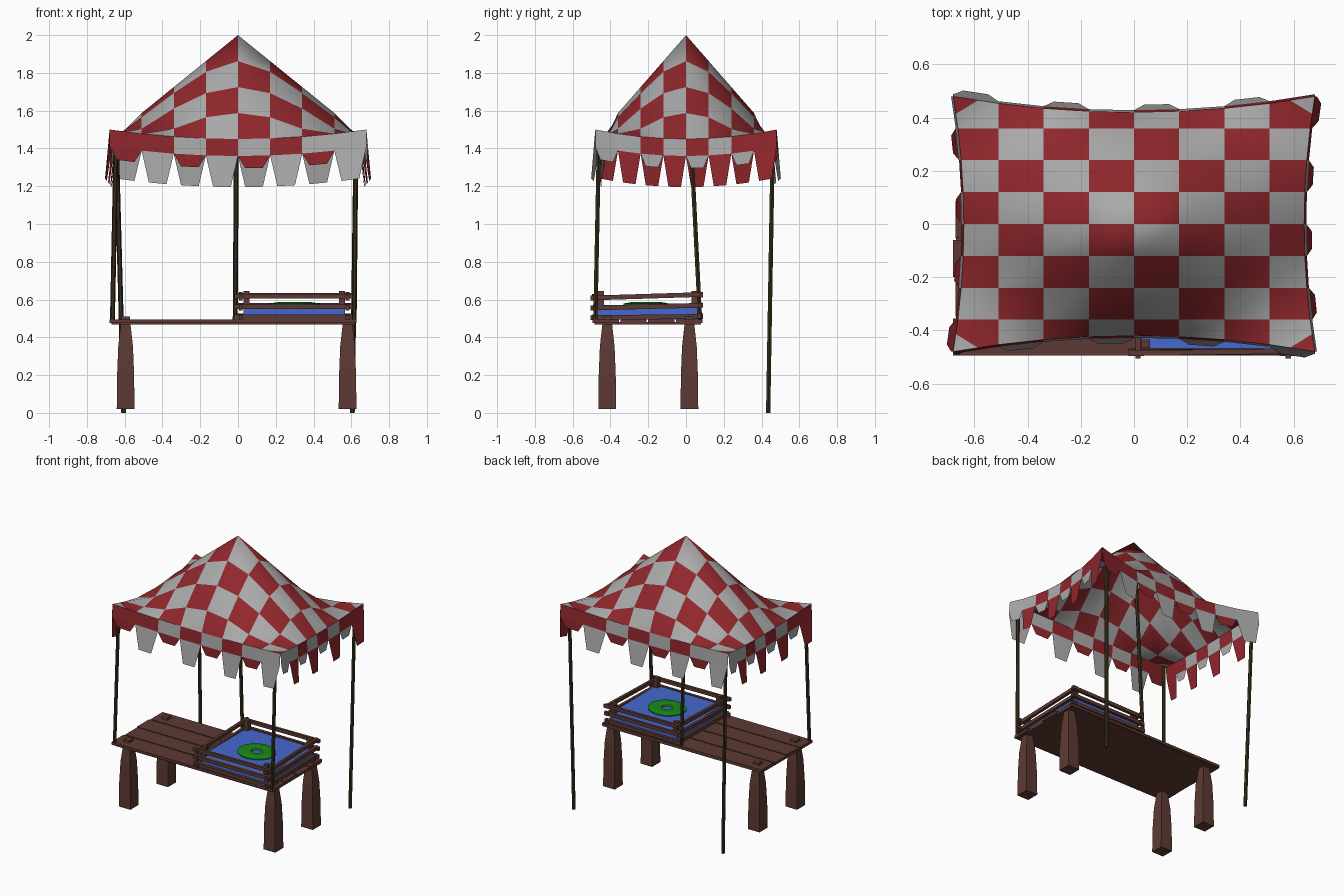
import bpy, bmesh, math
from mathutils import Vector

if "Cube" in bpy.data.objects:
    bpy.data.objects.remove(bpy.data.objects["Cube"])


def material(name, rgb):
    m = bpy.data.materials.new(name)
    m.diffuse_color = (*rgb, 1)
    m.use_nodes = True
    m.node_tree.nodes["Principled BSDF"].inputs["Base Color"].default_value = m.diffuse_color
    return m


RED = material("red_cloth", (0.28, 0.02, 0.025))
GREY = material("grey_cloth", (0.4, 0.4, 0.4))
WOOD = material("wood", (0.11, 0.042, 0.033))
DARK = material("dark_wood", (0.04, 0.028, 0.01))
BLUE = material("blue_water", (0.06, 0.14, 0.62))
GREEN = material("green_leaf", (0.01, 0.25, 0.01))


def finish(name, bm, mats, smooth=False):
    me = bpy.data.meshes.new(name)
    bm.to_mesh(me)
    bm.free()
    for m in mats:
        me.materials.append(m)
    ob = bpy.data.objects.new(name, me)
    bpy.context.collection.objects.link(ob)
    if smooth:
        for p in me.polygons:
            p.use_smooth = True
    return ob


def loft(name, rings, mat):
    """Closed solid through rings of points."""
    bm = bmesh.new()
    vs = [[bm.verts.new(p) for p in r] for r in rings]
    n = len(vs[0])
    for a, b in zip(vs, vs[1:]):
        for k in range(n):
            bm.faces.new((a[k], a[(k + 1) % n], b[(k + 1) % n], b[k]))
    bm.faces.new(vs[0][::-1])
    bm.faces.new(vs[-1])
    bmesh.ops.recalc_face_normals(bm, faces=bm.faces)
    return finish(name, bm, [mat])


def box(name, lo, hi, mat, rot=(0, 0, 0)):
    lo, hi = Vector(lo), Vector(hi)
    bm = bmesh.new()
    bmesh.ops.create_cube(bm, size=1)
    bmesh.ops.scale(bm, vec=hi - lo, verts=bm.verts)
    ob = finish(name, bm, [mat])
    ob.location = (lo + hi) / 2
    ob.rotation_euler = rot
    return ob


def pole(name, a, b, r=0.013):
    rings = [[(p[0] + r * math.cos(t * math.pi / 3), p[1] + r * math.sin(t * math.pi / 3), p[2])
              for t in range(6)] for p in (a, b)]
    return loft(name, rings, DARK)


# Canopy: 8 x 8 checked cloth, peaked in the middle, edges pulled in
def cloth(i, j):
    u, v = (i - 4) / 4, (j - 4) / 4
    x, y = 0.68 * u, 0.48 * v
    if abs(u) == 1:
        x -= math.copysign(0.04 * (1 - v * v), u)
    if abs(v) == 1:
        y -= math.copysign(0.06 * (1 - u * u), v)
    drop = min(0.55 * math.hypot(u, v), 0.55 - 0.05 * min(abs(u), abs(v)) ** 2)
    return Vector((x, y, 2 - drop))


bm = bmesh.new()
grid = {(i, j): bm.verts.new(cloth(i, j)) for i in range(9) for j in range(9)}
for i in range(8):
    for j in range(8):
        ids = [(i, j), (i + 1, j), (i + 1, j + 1), (i, j + 1)]
        loop = [grid[k] for k in ids]
        colour = (i + j) % 2
        corner = [n for n, k in enumerate(ids) if k[0] in (0, 8) and k[1] in (0, 8)]
        if corner:
            # Corner square has its tip in the other colour
            n = corner[0]
            c, nx, op, pv = (loop[(n + s) % 4] for s in range(4))
            p = bm.verts.new(c.co.lerp(nx.co, 0.55))
            q = bm.verts.new(c.co.lerp(pv.co, 0.55))
            bm.faces.new((c, p, q)).material_index = 1 - colour
            bm.faces.new((p, nx, op, pv, q)).material_index = colour
        else:
            bm.faces.new(loop).material_index = colour
finish("canopy", bm, [RED, GREY], smooth=True)

# Valance: a band with alternating long and short tapered flaps on each side
bm = bmesh.new()
down = Vector((0, 0, -1))
for side in range(2):
    out = Vector((1, 0, 0)) if side else Vector((0, -1, 0))
    for sign in (1, -1):
        for k in range(8):
            a, b = (cloth(8, k), cloth(8, k + 1)) if side else (cloth(k, 0), cloth(k + 1, 0))
            long = k % 2
            colour = (1 - long) if side else long
            mid = (a + b) / 2
            push = out * (0.028 if long else 0.008)
            a2, b2 = (p + down * 0.09 + out * 0.008 for p in (a, b))
            tip = down * (0.255 if long else 0.155)
            a3, b3 = (mid.lerp(p, 0.55) + tip + push for p in (a, b))
            rows = [[bm.verts.new((p.x * sign, p.y * sign, p.z)) for p in r]
                    for r in ((a, b), (a2, b2), (a3, b3))]
            for r, (s, t) in enumerate(zip(rows, rows[1:])):
                f = bm.faces.new((s[0], t[0], t[1], s[1]))
                f.material_index = colour if r or k in (0, 7) else 1 - colour
finish("valance", bm, [RED, GREY])

# Poles: front pair and centre stand on the table, back pair on the ground
pole("front_left_pole", (-0.665, -0.48, 0.48), (-0.645, -0.46, 1.48))
pole("front_right_pole", (0.615, -0.48, 0.48), (0.625, -0.46, 1.48))
pole("back_left_pole", (-0.605, 0.435, 0), (-0.645, 0.46, 1.48))
pole("back_right_pole", (0.605, 0.435, 0), (0.625, 0.46, 1.48))
pole("centre_pole", (-0.015, 0.075, 0.48), (-0.005, 0.0, 1.97))

# Table top: slab with four planks
box("table_slab", (-0.67, -0.485, 0.468), (0.62, 0.08, 0.48), WOOD)
for k in range(4):
    y = -0.495 + k * 0.1475
    e = 0.008 * (k % 2)
    box(f"plank_{k + 1}", (-0.68 + e, y, 0.475), (0.628 - e, y + 0.139, 0.494), WOOD)

# Table legs: tapered, tips poke through the top
for x in (-0.595, 0.58):
    for y in (-0.417, 0.018):
        rings = [[(x + sx * h, y + sy * h, z) for sx, sy in ((-1, -1), (1, -1), (1, 1), (-1, 1))]
                 for z, h in ((0.02, 0.047), (0.2, 0.045), (0.35, 0.039), (0.46, 0.027), (0.51, 0.022))]
        loft("table_leg", rings, WOOD)

# Crate: corner posts and three rows of slats
for x in (0.045, 0.55):
    for y in (-0.45, 0.045):
        box("crate_post", (x - 0.016, y - 0.016, 0.49), (x + 0.016, y + 0.016, 0.645), WOOD)
for n, z in enumerate((0.495, 0.55, 0.605)):
    tilt = math.radians((0.6, 1.4, 1.8)[n])
    for x in (0.015, 0.58):
        box("side_slat", (x - 0.01, -0.505, z), (x + 0.01, 0.09, z + 0.025), WOOD, (tilt, 0, 0))
    for y, dz in ((-0.482, 0), (0.075, 0.006)):
        box("long_slat", (-0.02, y - 0.01, z + dz), (0.605, y + 0.01, z + dz + 0.025), WOOD,
            (0, 0, math.radians(0.8 * (n - 1))))

# Water block and floating ring leaf
box("water", (0.028, -0.468, 0.494), (0.567, 0.062, 0.572), BLUE)
bm = bmesh.new()
N = 16
prof = ((0.035, 0.572), (0.04, 0.582), (0.09, 0.586), (0.135, 0.579), (0.135, 0.572))
ring = [[bm.verts.new((0.3 + r * math.cos(2 * math.pi * k / N),
                       -0.21 + 0.9 * r * math.sin(2 * math.pi * k / N), z)) for r, z in prof]
        for k in range(N)]
for k in range(N):
    s, t = ring[k], ring[(k + 1) % N]
    for m in range(len(prof)):
        q = (m + 1) % len(prof)
        bm.faces.new((s[m], s[q], t[q], t[m]))
bmesh.ops.recalc_face_normals(bm, faces=bm.faces)
finish("leaf_ring", bm, [GREEN])
